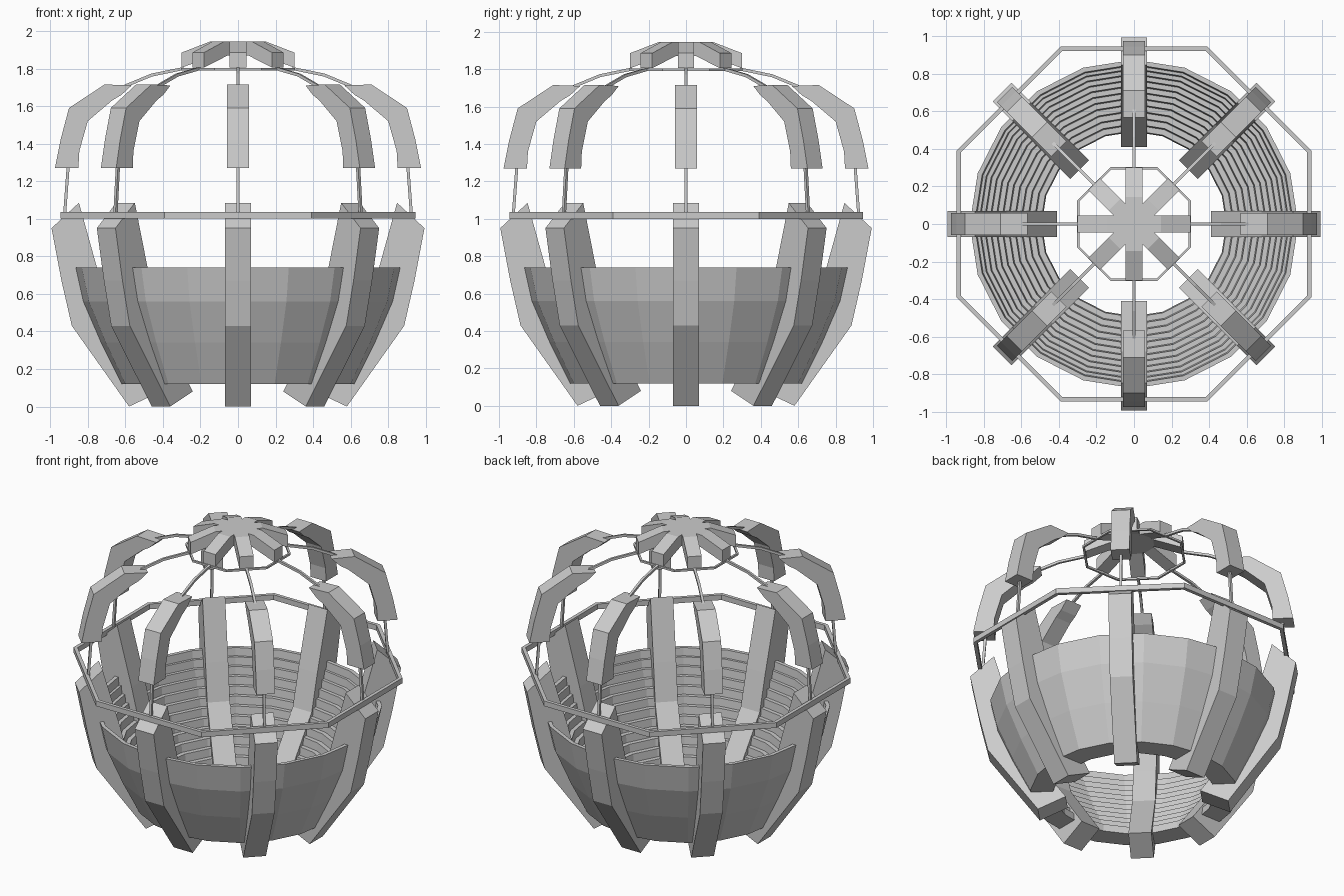
import bpy, bmesh
from math import pi, cos, sin, hypot

if "Cube" in bpy.data.objects:
    bpy.data.objects.remove(bpy.data.objects["Cube"])


def finish(bm, name):
    bmesh.ops.recalc_face_normals(bm, faces=bm.faces)
    mesh = bpy.data.meshes.new(name)
    bm.to_mesh(mesh)
    bm.free()
    return mesh


def add(mesh, name, angle=0.0):
    ob = bpy.data.objects.new(name, mesh)
    ob.rotation_euler.z = angle
    bpy.context.collection.objects.link(ob)
    return ob


def radial(name, outer, inner, width):
    """Eight copies of a bar; outer and inner edges are matching (r, z) lists."""
    bm = bmesh.new()
    loops = []
    for (ro, zo), (ri, zi) in zip(outer, inner):
        loops.append([bm.verts.new(p) for p in (
            (ro, -width / 2, zo), (ro, width / 2, zo),
            (ri, width / 2, zi), (ri, -width / 2, zi))])
    for a, b in zip(loops, loops[1:]):
        for k in range(4):
            j = (k + 1) % 4
            bm.faces.new((a[k], a[j], b[j], b[k]))
    bm.faces.new(loops[0])
    bm.faces.new(loops[-1])
    mesh = finish(bm, name)
    for i in range(8):
        add(mesh, f"{name}_{i + 1}", i * pi / 4)


def lathe(name, profile, sides, phase=0.0):
    """Revolve a closed (r, z) profile with flat sides."""
    bm = bmesh.new()
    rings = []
    for i in range(sides):
        a = phase + 2 * pi * i / sides
        rings.append([bm.verts.new((r * cos(a), r * sin(a), z)) for r, z in profile])
    n = len(profile)
    for i in range(sides):
        a, b = rings[i], rings[(i + 1) % sides]
        for k in range(n):
            j = (k + 1) % n
            bm.faces.new((a[k], b[k], b[j], a[j]))
    add(finish(bm, name), name)


def octagon_ring(name, apothem_in, apothem_out, z0, z1):
    s = 1 / cos(pi / 8)
    i, o = apothem_in * s, apothem_out * s
    lathe(name, [(i, z0), (o, z0), (o, z1), (i, z1)], 8, pi / 8)


# Lower ribs with slanted tips
radial("lower_rib",
       [(0.58, 0.0), (0.885, 0.43), (0.94, 0.67), (0.993, 0.95)],
       [(0.41, 0.08), (0.68, 0.46), (0.74, 0.70), (0.847, 1.085)], 0.14)

# Upper ribs, bent over the top
radial("upper_rib",
       [(0.975, 1.27), (0.945, 1.42), (0.90, 1.59), (0.71, 1.715), (0.566, 1.71)],
       [(0.85, 1.27), (0.845, 1.36), (0.80, 1.52), (0.67, 1.63), (0.62, 1.66)], 0.115)

# Thin wires joining the ribs to the cap
path = [(0.925, 1.0), (0.905, 1.27), (0.885, 1.42), (0.83, 1.56),
        (0.69, 1.67), (0.46, 1.765), (0.29, 1.80)]
t = 0.008
outer, inner = [], []
for i, (r, z) in enumerate(path):
    a, b = path[max(i - 1, 0)], path[min(i + 1, len(path) - 1)]
    dr, dz = b[0] - a[0], b[1] - a[1]
    d = hypot(dr, dz)
    outer.append((r + t * dz / d, z - t * dr / d))
    inner.append((r - t * dz / d, z + t * dr / d))
radial("wire", outer, inner, 2 * t)

# Cap of eight bent arms
radial("cap_arm",
       [(0.0, 1.945), (0.145, 1.945), (0.30, 1.885)],
       [(0.0, 1.87), (0.12, 1.87), (0.30, 1.805)], 0.088)

# Octagonal hoops
octagon_ring("middle_hoop", 0.922, 0.945, 1.0, 1.035)
octagon_ring("top_hoop", 0.29, 0.303, 1.79, 1.803)

# Open bowl, stepped on the inside
profile = [(0.63, 0.12), (0.74, 0.34), (0.835, 0.56), (0.875, 0.74)]
steps = 12
for i in range(steps):
    f, g = i / steps, (i + 1) / steps
    r = 0.85 - 0.39 * f ** 1.15
    profile += [(r, 0.74 - 0.62 * f), (r - 0.006, 0.74 - 0.62 * g)]
lathe("stepped_bowl", profile, 20)
